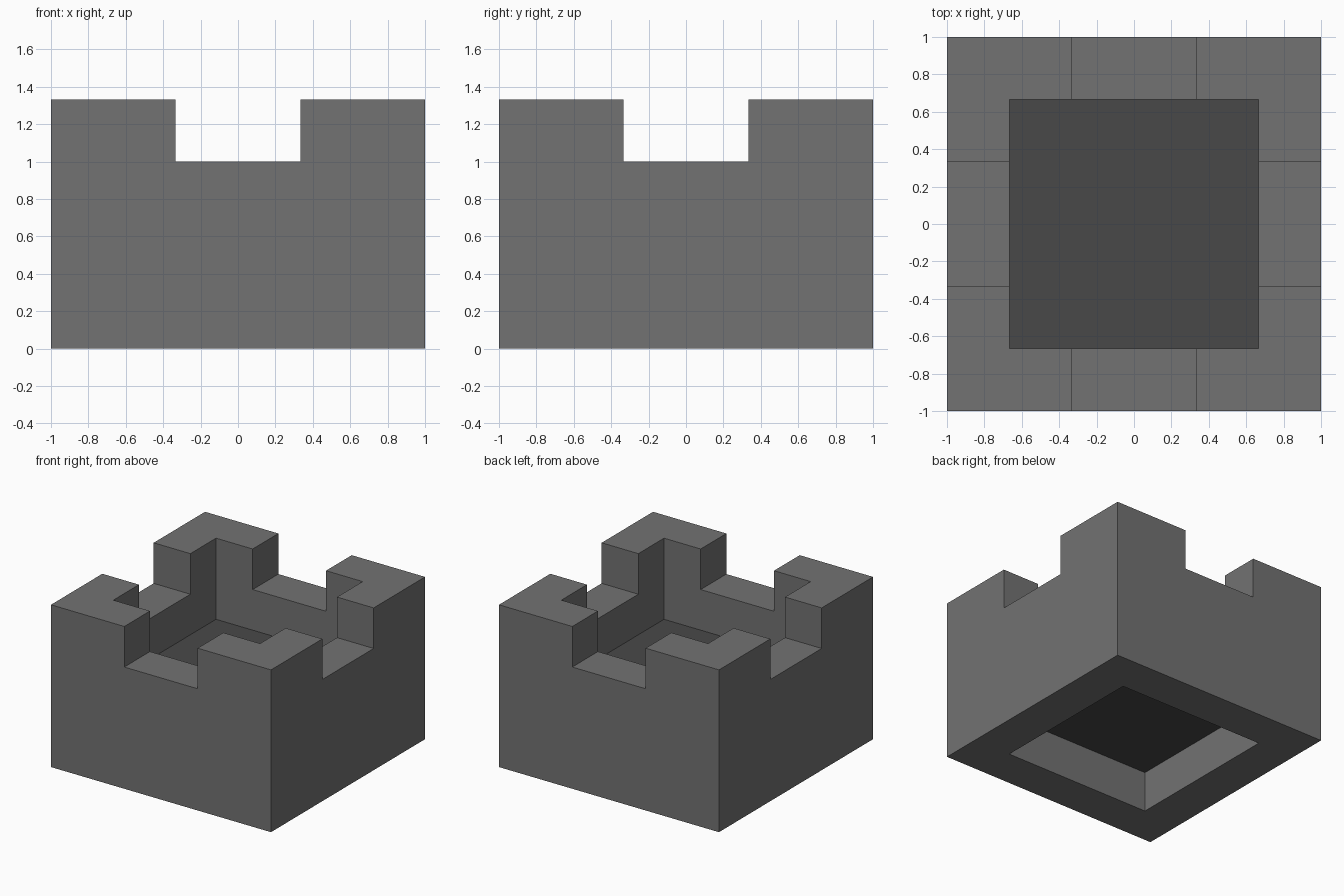
import bpy
import bmesh
from mathutils import Vector

cube = bpy.data.objects.get("Cube")
if cube:
    bpy.data.objects.remove(cube, do_unlink=True)

T = 1 / 3  # everything sits on a grid of thirds


def make_material(name, value):
    mat = bpy.data.materials.new(name)
    mat.use_nodes = True
    colour = (value, value, value, 1)
    mat.diffuse_color = colour
    mat.node_tree.nodes["Principled BSDF"].inputs["Base Color"].default_value = colour
    return mat


def push(bm, side, rule, dz):
    """Extrude the upward (+1) or downward (-1) faces that pass the rule."""
    bm.normal_update()
    faces = [f for f in bm.faces if f.normal.z * side > 0.9
             and rule(*(abs(c) for c in f.calc_center_median().xy))]
    new = bmesh.ops.extrude_face_region(bm, geom=faces)["geom"]
    verts = [v for v in new if isinstance(v, bmesh.types.BMVert)]
    bmesh.ops.translate(bm, verts=verts, vec=(0, 0, dz))
    # drop the covered faces if they were kept
    old = [f for f in faces if f.is_valid]
    if old:
        bmesh.ops.delete(bm, geom=old, context='FACES')


def in_middle(x, y):
    return max(x, y) < 2 * T


def in_corner(x, y):
    return max(x, y) > 2 * T and min(x, y) > T


# Block cut into sixths along x and y
bm = bmesh.new()
bmesh.ops.create_cube(bm, size=1)
bmesh.ops.scale(bm, verts=bm.verts, vec=(2, 2, 1))
bmesh.ops.translate(bm, verts=bm.verts, vec=(0, 0, 0.5))
for axis in (Vector((1, 0, 0)), Vector((0, 1, 0))):
    for k in (-2, -1, 1, 2):
        bmesh.ops.bisect_plane(bm, geom=bm.verts[:] + bm.edges[:] + bm.faces[:],
                               plane_co=axis * k * T, plane_no=axis)

# L-shaped corner battlements, sunken floor and hollow underside
push(bm, 1, in_corner, T)
push(bm, 1, in_middle, -T)
push(bm, -1, in_middle, T)
bmesh.ops.recalc_face_normals(bm, faces=bm.faces)
bm.normal_update()

# Both sides of the floor slab are dark
for f in bm.faces:
    c = f.calc_center_median()
    f.material_index = int(abs(f.normal.z) > 0.9 and in_middle(abs(c.x), abs(c.y)))

mesh = bpy.data.meshes.new("tower_top")
bm.to_mesh(mesh)
bm.free()
mesh.materials.append(make_material("stone grey", 0.17))
mesh.materials.append(make_material("dark floor grey", 0.066))
tower = bpy.data.objects.new("tower_top", mesh)
bpy.context.collection.objects.link(tower)
